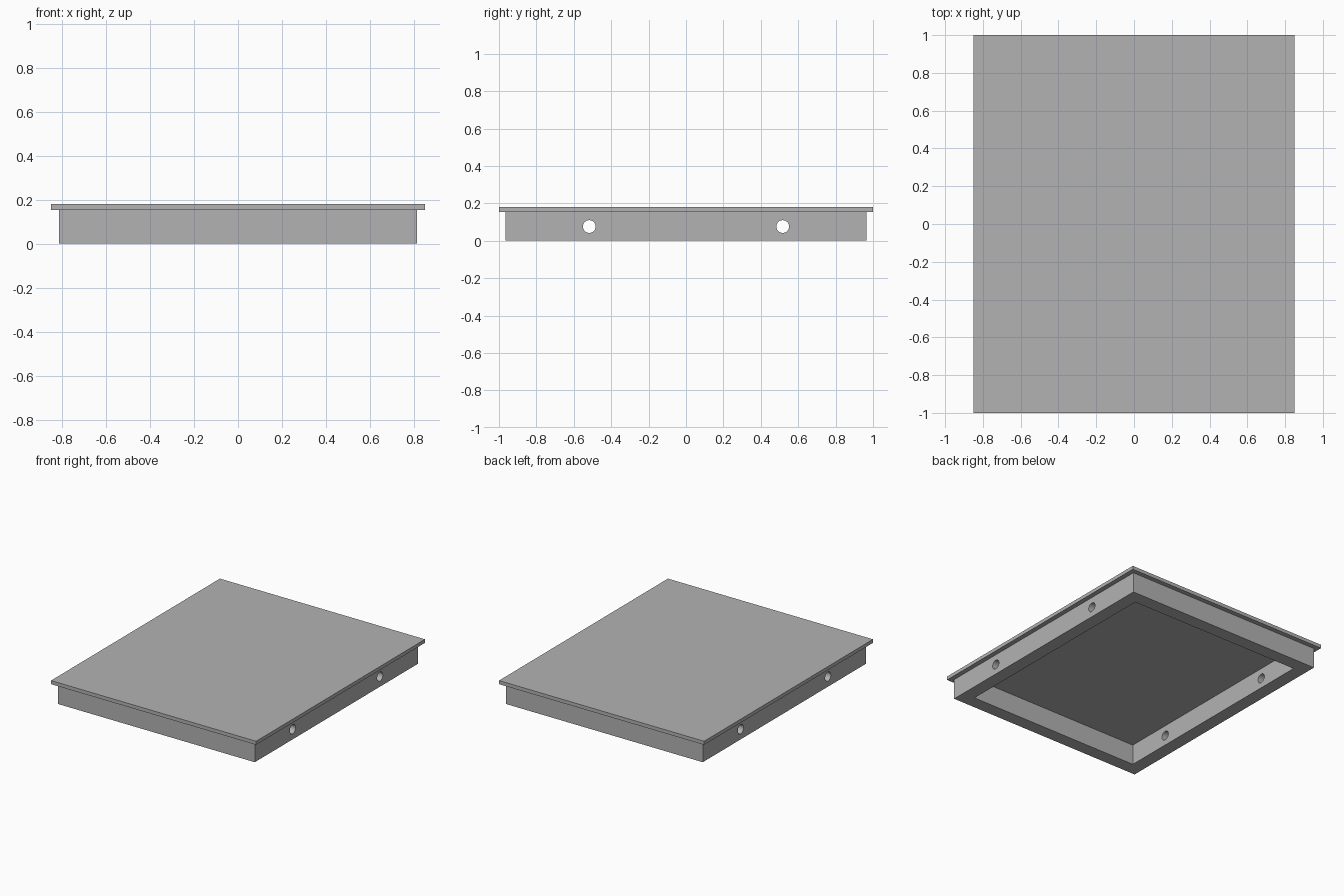
import bpy
import bmesh
from math import radians
from mathutils import Matrix

if "Cube" in bpy.data.objects:
    bpy.data.objects.remove(bpy.data.objects["Cube"], do_unlink=True)

grey = bpy.data.materials.new("plain grey")
grey.use_nodes = True
colour = (0.45, 0.45, 0.45, 1)
grey.diffuse_color = colour
grey.node_tree.nodes["Principled BSDF"].inputs["Base Color"].default_value = colour

TOP, SEAM = 0.18, 0.153        # lid top and underside heights
WALL = 0.1                     # frame thickness
FRAME_X, FRAME_Y = 0.815, 0.965


def make_object(name, bm):
    mesh = bpy.data.meshes.new(name)
    bm.to_mesh(mesh)
    bm.free()
    mesh.materials.append(grey)
    obj = bpy.data.objects.new(name, mesh)
    bpy.context.collection.objects.link(obj)
    return obj


def box(name, half_x, half_y, bottom, top):
    bm = bmesh.new()
    bmesh.ops.create_cube(bm, size=1)
    bmesh.ops.scale(bm, vec=(2 * half_x, 2 * half_y, top - bottom), verts=bm.verts)
    bmesh.ops.translate(bm, vec=(0, 0, (top + bottom) / 2), verts=bm.verts)
    return make_object(name, bm)


def cut(target, cutter):
    mod = target.modifiers.new(cutter.name, "BOOLEAN")
    mod.operation = "DIFFERENCE"
    mod.solver = "EXACT"
    mod.object = cutter
    bpy.context.view_layer.objects.active = target
    bpy.ops.object.modifier_apply(modifier=mod.name)
    bpy.data.objects.remove(cutter, do_unlink=True)


# Overhanging flat lid
box("lid", 0.85, 1.0, SEAM, TOP)

# Open rectangular frame below the lid
frame = box("frame", FRAME_X, FRAME_Y, 0, SEAM)
cut(frame, box("opening_cutter", FRAME_X - WALL, FRAME_Y - WALL, -0.1, TOP + 0.1))

# Round holes bored through both long sides
for y in (-0.517, 0.517):
    bm = bmesh.new()
    bmesh.ops.create_cone(bm, cap_ends=True, segments=32, radius1=0.034, radius2=0.034,
                          depth=2, matrix=Matrix.Translation((0, y, 0.076))
                          @ Matrix.Rotation(radians(90), 4, "Y"))
    cut(frame, make_object("hole_cutter", bm))

# Smooth hole walls, crisp edges everywhere else
bpy.ops.object.select_all(action="DESELECT")
frame.select_set(True)
bpy.context.view_layer.objects.active = frame
bpy.ops.object.shade_smooth_by_angle(angle=radians(30))
